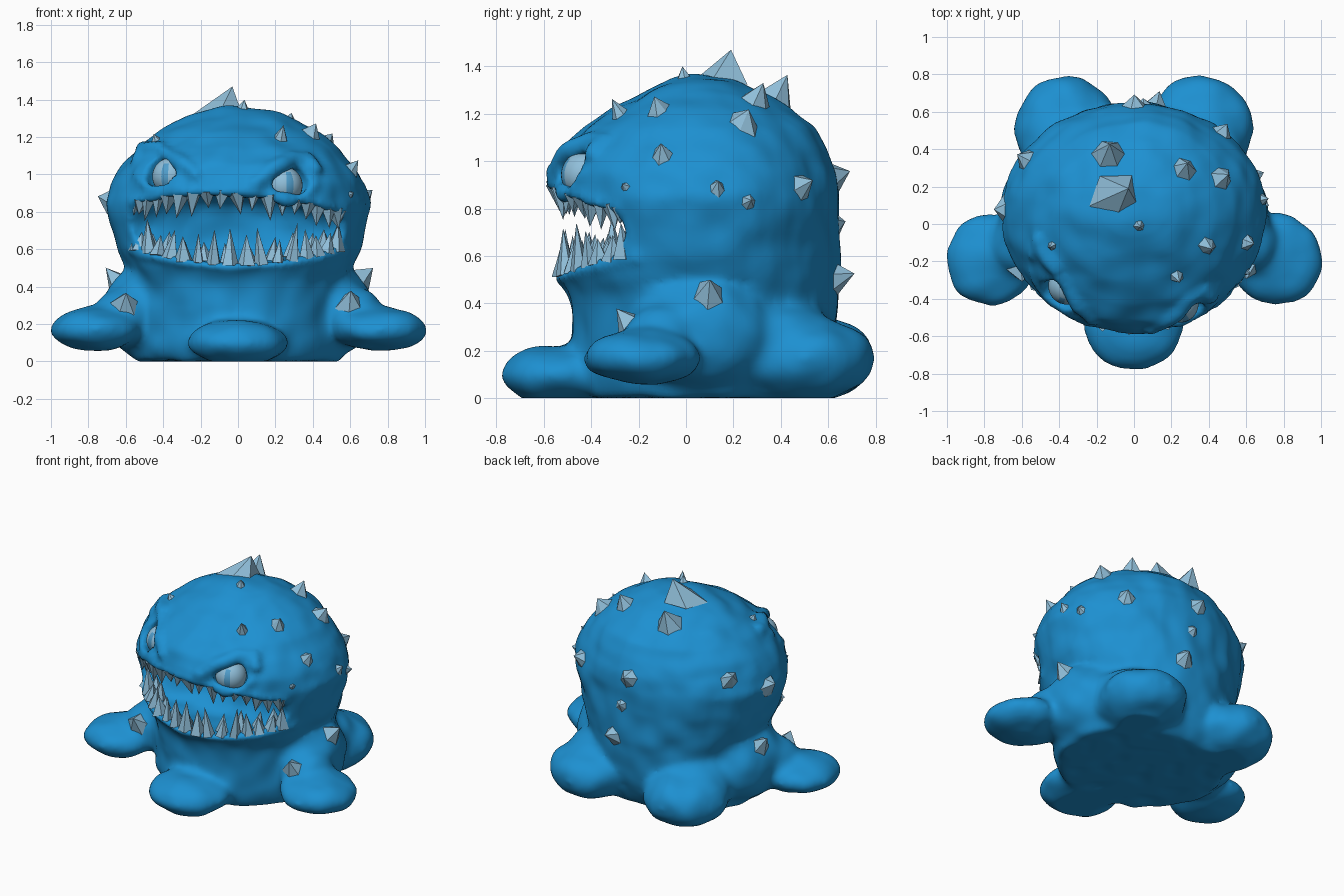
import bpy, bmesh, math, random
from mathutils import Vector, Matrix, noise
from mathutils.bvhtree import BVHTree

random.seed(7)
if "Cube" in bpy.data.objects:
    bpy.data.objects.remove(bpy.data.objects["Cube"])


def material(name, rgb):
    mat = bpy.data.materials.new(name)
    mat.use_nodes = True
    mat.diffuse_color = (*rgb, 1)
    mat.node_tree.nodes["Principled BSDF"].inputs["Base Color"].default_value = (*rgb, 1)
    return mat


skin = material("blue skin", (0.012, 0.28, 0.64))
bone = material("pale blue bone", (0.28, 0.52, 0.7))
pupil = material("pupil blue", (0.08, 0.34, 0.6))


def make_object(name, bm, mats=()):
    bmesh.ops.recalc_face_normals(bm, faces=bm.faces)
    mesh = bpy.data.meshes.new(name)
    bm.to_mesh(mesh)
    bm.free()
    obj = bpy.data.objects.new(name, mesh)
    bpy.context.collection.objects.link(obj)
    for mat in mats:
        mesh.materials.append(mat)
    return obj


def apply_modifier(obj, kind, **settings):
    mod = obj.modifiers.new(kind.lower(), kind)
    for key, value in settings.items():
        setattr(mod, key, value)
    bpy.context.view_layer.objects.active = obj
    bpy.ops.object.modifier_apply(modifier=mod.name)


def ellipsoid(bm, centre, radii, detail=3):
    matrix = Matrix.Translation(centre) @ Matrix.Diagonal((*radii, 1))
    bmesh.ops.create_icosphere(bm, subdivisions=detail, radius=1, matrix=matrix)


def loft(bm, rings):
    loops = [[bm.verts.new(p) for p in ring] for ring in rings]
    for a, b in zip(loops, loops[1:]):
        for i in range(len(a)):
            j = (i + 1) % len(a)
            bm.faces.new((a[i], a[j], b[j], b[i]))
    bm.faces.new(loops[0])
    bm.faces.new(loops[-1])


# Torso and head: stacked rings of height, half width, front y, back y
profile = [
    (0, .56, -.43, .52), (.08, .58, -.47, .58), (.25, .57, -.48, .63), (.42, .58, -.495, .645),
    (.5, .61, -.54, .65), (.6, .65, -.565, .65), (.72, .68, -.56, .65), (.85, .71, -.57, .645),
    (.95, .68, -.575, .63), (1.05, .62, -.53, .595), (1.14, .54, -.43, .54),
    (1.22, .44, -.31, .45), (1.29, .32, -.19, .33), (1.345, .17, -.06, .2), (1.37, .02, .04, .08)]
MID = 0.07


def body_ring(z, width, front, back, count=48):
    ring = []
    for i in range(count):
        a = math.tau * i / count
        s = math.sin(a)
        reach = back - MID if s > 0 else MID - front
        ring.append((width * math.cos(a), MID + s * reach, z))
    return ring


bm = bmesh.new()
loft(bm, [body_ring(*row) for row in profile])
bmesh.ops.recalc_face_normals(bm, faces=bm.faces)
bm.normal_update()
raw_surface = BVHTree.FromBMesh(bm)
body = make_object("body", bm)


def front_hit(x, z):
    point, normal, _, _ = raw_surface.ray_cast(Vector((x, -3, z)), Vector((0, 1, 0)))
    return point, normal


# Mouth: a wide curved slot, deepest in the middle
def upper_lip(x):
    return .885 - .05 * x - .07 * (x / .55) ** 2


def lower_lip(x):
    return .525 + .08 * (x / .55) ** 2


def mouth_section(x):
    cx = max(-.57, min(.57, x))
    low, high = lower_lip(cx), upper_lip(cx)
    deep = -.12 - .15 * (cx / .57) ** 2
    section = [(x, -1.2, high), (x, -1.2, low)]
    for i in range(9):
        a = math.pi * (i / 8 - .5)
        section.append((x, deep - .12 + .12 * math.cos(a),
                        (low + high) / 2 + (high - low) / 2 * math.sin(a)))
    return section


# Cut the mouth and eye sockets from the light torso mesh
eyes = [(-1, -.41, 1.03), (1, .28, .98)]
bm = bmesh.new()
loft(bm, [mouth_section(i * .1) for i in range(-9, 10)])
cutters = [make_object("mouth_cutter", bm)]
for side, x, z in eyes:
    bm = bmesh.new()
    point, normal = front_hit(x, z)
    ellipsoid(bm, point - normal * .04, (.11, .11, .11), 2)
    cutters.append(make_object("socket_cutter", bm))
for cutter in cutters:
    cutter.hide_render = True
    apply_modifier(body, "BOOLEAN", operation="DIFFERENCE", solver="EXACT", object=cutter)
    bpy.data.objects.remove(cutter)

# Limbs
bm = bmesh.new()
bm.from_mesh(body.data)
ellipsoid(bm, (0, -.53, .1), (.27, .265, .125))
for side in (-1, 1):
    ellipsoid(bm, (side * .76, -.19, .172), (.255, .255, .118))
    ellipsoid(bm, (side * .52, .06, .27), (.2, .3, .25))
    ellipsoid(bm, (side * .6, -.1, .25), (.17, .18, .15))
    ellipsoid(bm, (side * .36, .5, .165), (.285, .305, .185))
    ellipsoid(bm, (side * .33, .36, .25), (.26, .28, .17))

# Brow ridges and lower lids: chains of balls over the face
brow = [(-.18, -.03), (-.09, .05), (.01, .11), (.1, .11), (.14, .03)]
lid = [(.14, -.03), (.08, -.1), (-.02, -.125), (-.12, -.08)]


def ridge(side, x, z, path, radius):
    for (ax, az), (bx, bz) in zip(path, path[1:]):
        for step in range(4):
            t = step / 4
            px, pz = x + side * (ax + (bx - ax) * t), z + az + (bz - az) * t
            point, normal = front_hit(px, pz)
            ellipsoid(bm, point - normal * .012, (radius, radius, radius), 2)


for side, x, z in eyes:
    ridge(side, x, z, brow, .046)
    ridge(side, x, z, lid, .03)

# Lips: soft rolls along both mouth edges
for lip, sign in ((upper_lip, 1), (lower_lip, -1)):
    for i in range(-18, 19):
        x = i * .032
        point, normal = front_hit(x, lip(x) + sign * .022)
        ellipsoid(bm, point - normal * .015, (.034, .034, .028), 2)
bm.to_mesh(body.data)
bm.free()

# Fuse everything into one soft skin
apply_modifier(body, "REMESH", mode="VOXEL", voxel_size=.02)
apply_modifier(body, "SMOOTH", factor=.5, iterations=4)

# Blended limb roots, lumpy hide and a flat underside
bm = bmesh.new()
bm.from_mesh(body.data)
limb_verts = [v for v in bm.verts if v.co.z < .48]
for _ in range(12):
    bmesh.ops.smooth_vert(bm, verts=limb_verts, factor=.5,
                          use_axis_x=True, use_axis_y=True, use_axis_z=True)
bm.normal_update()
offsets = [(v, v.normal * .016 * noise.noise(v.co * 7)) for v in bm.verts]
for v, offset in offsets:
    v.co += offset
    v.co.z = max(v.co.z, 0)
bm.normal_update()
skin_surface = BVHTree.FromBMesh(bm)
bm.to_mesh(body.data)
bm.free()
body.data.materials.clear()
body.data.materials.append(skin)
body.data.shade_smooth()


def spike(bm, base, direction, radius, height, sides=5, lean=Vector()):
    turn = direction.to_track_quat("Z", "Y")
    start = random.random() * math.tau
    ring = []
    for i in range(sides):
        a = start + math.tau * i / sides
        r = radius * random.uniform(.85, 1.15)
        spot = Vector((r * math.cos(a), r * math.sin(a), -.2 * radius))
        ring.append(bm.verts.new(base + turn @ spot))
    tip = bm.verts.new(base + direction * height + lean)
    for i in range(sides):
        bm.faces.new((ring[i], ring[(i + 1) % sides], tip))
    bm.faces.new(ring[::-1])


# Teeth
def tooth_row(name, lip, sign, count, shortest, longest, sink):
    bm = bmesh.new()
    for i in range(count):
        t = 2 * i / (count - 1) - 1
        x = .57 * math.sin(t * 1.3) / math.sin(1.3)
        z = lip(x)
        point, normal = front_hit(x, z - sign * .01)
        point = point - normal * sink
        height = random.uniform(shortest, longest) * (1 - .25 * abs(t))
        aim = Vector((random.uniform(-.2, .2), random.uniform(-.1, .15), sign)).normalized()
        spike(bm, point, aim, random.uniform(.036, .052), height)
    make_object(name, bm, [bone])


tooth_row("upper_teeth", upper_lip, -1, 19, .08, .14, .03)
tooth_row("lower_teeth", lower_lip, 1, 18, .11, .22, .025)
tooth_row("inner_lower_teeth", lower_lip, 1, 12, .08, .15, .08)

# Eyes with a slit pupil
for side, x, z in eyes:
    bm = bmesh.new()
    bmesh.ops.create_uvsphere(bm, u_segments=32, v_segments=20, radius=1)
    for face in bm.faces:
        c = face.calc_center_median()
        face.smooth = True
        face.material_index = int(abs(c.x) < .15 and c.y < 0 and abs(c.z) < .65)
    eye = make_object("left_eye" if side > 0 else "right_eye", bm, [bone, pupil])
    point, normal = front_hit(x, z)
    eye.location = point - normal * .09
    eye.scale = (.1, .1, .1)
    eye.rotation_euler.z = side * .35

# Back, cheek and shoulder spikes: rough place, radius, height
spikes = [
    (-.13, .38, 1.25, .095, .085), (.03, -.01, 1.36, .035, .03), (.27, .3, 1.25, .075, .06),
    (.46, .24, 1.14, .075, .05), (.47, .49, .88, .07, .055), (-.56, .33, .95, .07, .06),
    (-.68, .08, .85, .075, .045), (.23, -.28, 1.19, .045, .055), (.38, -.11, 1.19, .055, .045),
    (.57, -.09, .99, .05, .045), (.56, -.23, .88, .025, .02), (.68, .13, .88, .042, .035),
    (.68, .27, .82, .036, .035), (0, .63, .92, .075, .055), (.05, .65, .73, .055, .03),
    (.12, .65, .49, .08, .075), (-.43, -.11, 1.16, .028, .025)]
bm = bmesh.new()
for x, y, z, radius, height in spikes:
    point, normal, _, _ = skin_surface.find_nearest(Vector((x, y, z)))
    spike(bm, point, normal, radius, height, 6, Vector((0, 0, height * .5)))
for side in (-1, 1):
    for spot, radius, height in (((.64, .1, .41), .08, .06), ((.6, -.22, .28), .075, .05)):
        point, normal, _, _ = skin_surface.find_nearest(Vector((side * spot[0], *spot[1:])))
        spike(bm, point, normal, radius, height, 5, Vector((0, 0, .045)))
make_object("body_spikes", bm, [bone])

# Tall crest on the crown
bm = bmesh.new()
spike(bm, Vector((-.1, .14, 1.35)), Vector((0, 0, 1)), .13, .12, 5, Vector((.07, .05, 0)))
make_object("crown_crest", bm, [bone])
